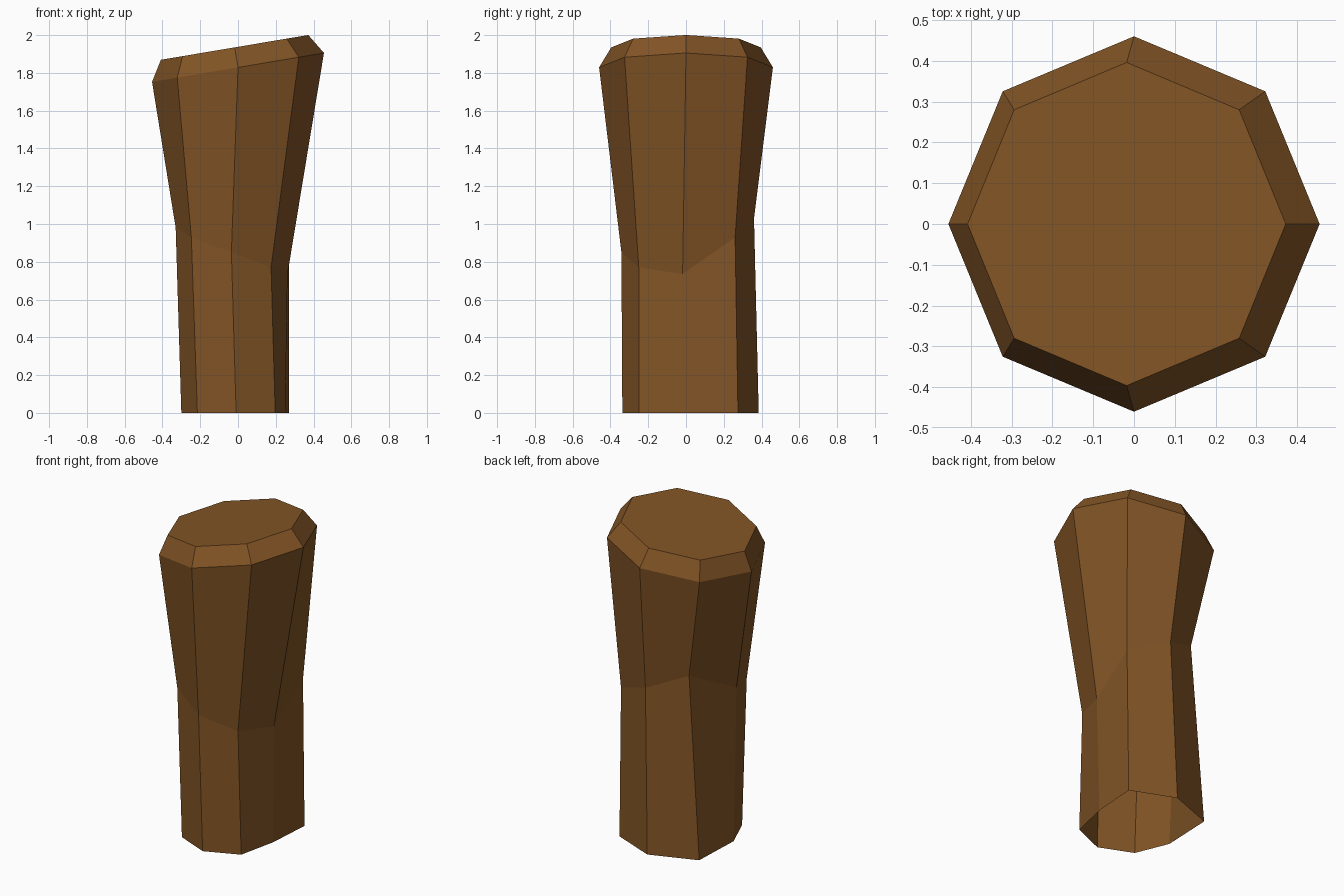
import bpy, bmesh, math

if "Cube" in bpy.data.objects:
    bpy.data.objects.remove(bpy.data.objects["Cube"])

SIDES = 8
TILT = 0.168  # slope of the cut end along x

# Hand-shaped lower rings, counter-clockwise from +x
base = [(0.25, -0.01, 0), (0.27, 0.275, 0), (0.0, 0.385, 0), (-0.287, 0.279, 0),
        (-0.30, -0.044, 0), (-0.215, -0.25, 0), (-0.01, -0.337, 0), (0.197, -0.25, 0)]
waist = [(0.262, -0.018, 0.735), (0.27, 0.26, 0.93), (0.03, 0.36, 1.03), (-0.204, 0.261, 1.13),
         (-0.33, -0.03, 0.98), (-0.247, -0.25, 0.93), (-0.035, -0.342, 0.85), (0.175, -0.25, 0.77)]


def tilted_ring(cx, rx, ry, z):
    """Octagon whose height rises towards +x."""
    ring = []
    for i in range(SIDES):
        a = math.tau * i / SIDES
        x = rx * math.cos(a)
        ring.append((cx + x, ry * math.sin(a), z + TILT * x))
    return ring


rings = [base, waist,
         tilted_ring(0.0, 0.455, 0.46, 1.829),      # widest rim
         tilted_ring(-0.018, 0.39, 0.396, 1.935)]   # chamfered edge of the cut end

# Trunk: open at the bottom, capped at the top
bm = bmesh.new()
loops = [[bm.verts.new(p) for p in ring] for ring in rings]
for low, high in zip(loops, loops[1:]):
    for i in range(SIDES):
        j = (i + 1) % SIDES
        bm.faces.new((low[i], low[j], high[j], high[i]))
bm.faces.new(loops[-1])

mesh = bpy.data.meshes.new("trunk")
bm.to_mesh(mesh)
bm.free()
trunk = bpy.data.objects.new("trunk", mesh)
bpy.context.collection.objects.link(trunk)

# Brown wood
wood = bpy.data.materials.new("brown_wood")
wood.diffuse_color = (0.225, 0.09, 0.019, 1)
wood.use_nodes = True
wood.node_tree.nodes["Principled BSDF"].inputs["Base Color"].default_value = wood.diffuse_color
mesh.materials.append(wood)
